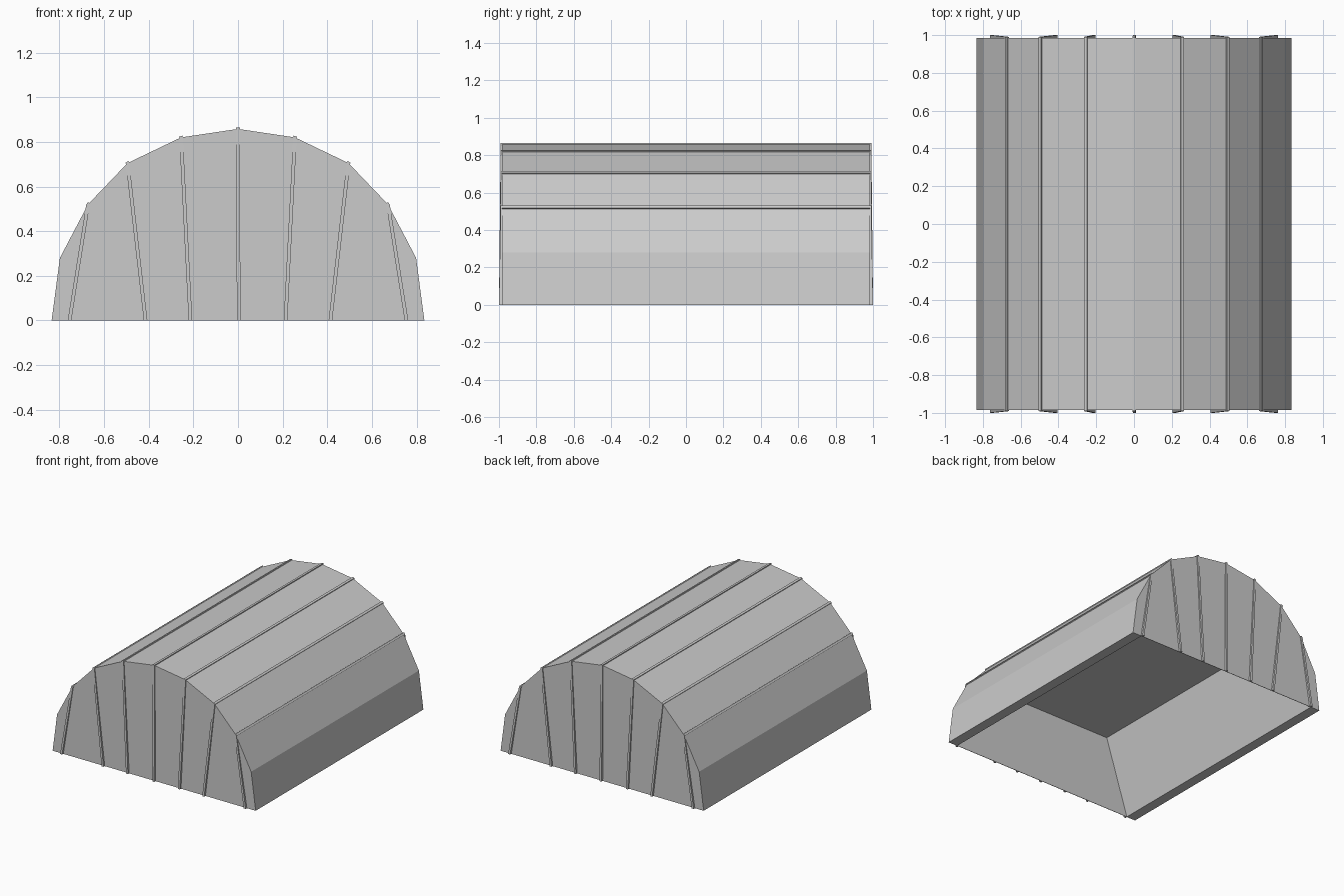
import bpy, bmesh
from mathutils import Vector

if "Cube" in bpy.data.objects:
    bpy.data.objects.remove(bpy.data.objects["Cube"])

WALL_Y = 0.985


def mesh_object(name, bm):
    bmesh.ops.recalc_face_normals(bm, faces=bm.faces)
    mesh = bpy.data.meshes.new(name)
    bm.to_mesh(mesh)
    bm.free()
    obj = bpy.data.objects.new(name, mesh)
    bpy.context.collection.objects.link(obj)
    return obj


def loft(bm, ring_a, ring_b):
    # closed solid between two matching rings of points
    a = [bm.verts.new(p) for p in ring_a]
    b = [bm.verts.new(p) for p in ring_b]
    n = len(a)
    bm.faces.new(a)
    bm.faces.new(b[::-1])
    for i in range(n):
        j = (i + 1) % n
        bm.faces.new((a[j], a[i], b[i], b[j]))


def prism(name, profile, half_y):
    bm = bmesh.new()
    loft(bm, [(x, -half_y, z) for x, z in profile],
         [(x, half_y, z) for x, z in profile])
    return mesh_object(name, bm)


# Faceted barrel-vault canopy
half = [(0.835, 0), (0.798, 0.28), (0.672, 0.52), (0.495, 0.705), (0.255, 0.82)]
profile = half + [(0, 0.858)] + [(-x, z) for x, z in reversed(half)]
canopy = prism("canopy_shell", profile, WALL_Y)

# Trapezoid hollow, open at the bottom
slope = 0.18 / 0.56
low = 0.76 + 0.1 * slope
cutter = prism("hollow_cutter", [(-low, -0.1), (low, -0.1), (0.58, 0.56), (-0.58, 0.56)],
               WALL_Y - 0.003)
cutter.hide_render = True
cutter.hide_viewport = True
mod = canopy.modifiers.new("hollow", 'BOOLEAN')
mod.operation = 'DIFFERENCE'
mod.object = cutter
mod.solver = 'EXACT'

# Ribs: a bar along each roof crease plus a leaning strip down both end walls
W = 0.008
feet = [0.755, 0.414, 0.213]
bases = feet + [0.003] + [-f for f in reversed(feet)]
for k, foot in enumerate(bases):
    i = k + 2
    top = Vector(profile[i])
    tangent = (Vector(profile[i + 1]) - Vector(profile[i - 1])).normalized()
    normal = Vector((tangent.y, -tangent.x))
    if normal.y < 0:
        normal.negate()
    bm = bmesh.new()
    section = [top + tangent * s * W + normal * h
               for s, h in ((-1, -0.008), (1, -0.008), (1, 0.006), (-1, 0.006))]
    loft(bm, [(p.x, -0.991, p.y) for p in section],
         [(p.x, 0.991, p.y) for p in section])
    for side in (-1, 1):
        inner = side * (WALL_Y - 0.001)
        loft(bm,
             [(foot - W, inner, 0), (foot + W, inner, 0),
              (foot + W, side, 0), (foot - W, side, 0)],
             [(top.x - W, inner, top.y), (top.x + W, inner, top.y),
              (top.x + W, side * 0.991, top.y), (top.x - W, side * 0.991, top.y)])
    mesh_object(f"rib_{k + 1}", bm)
